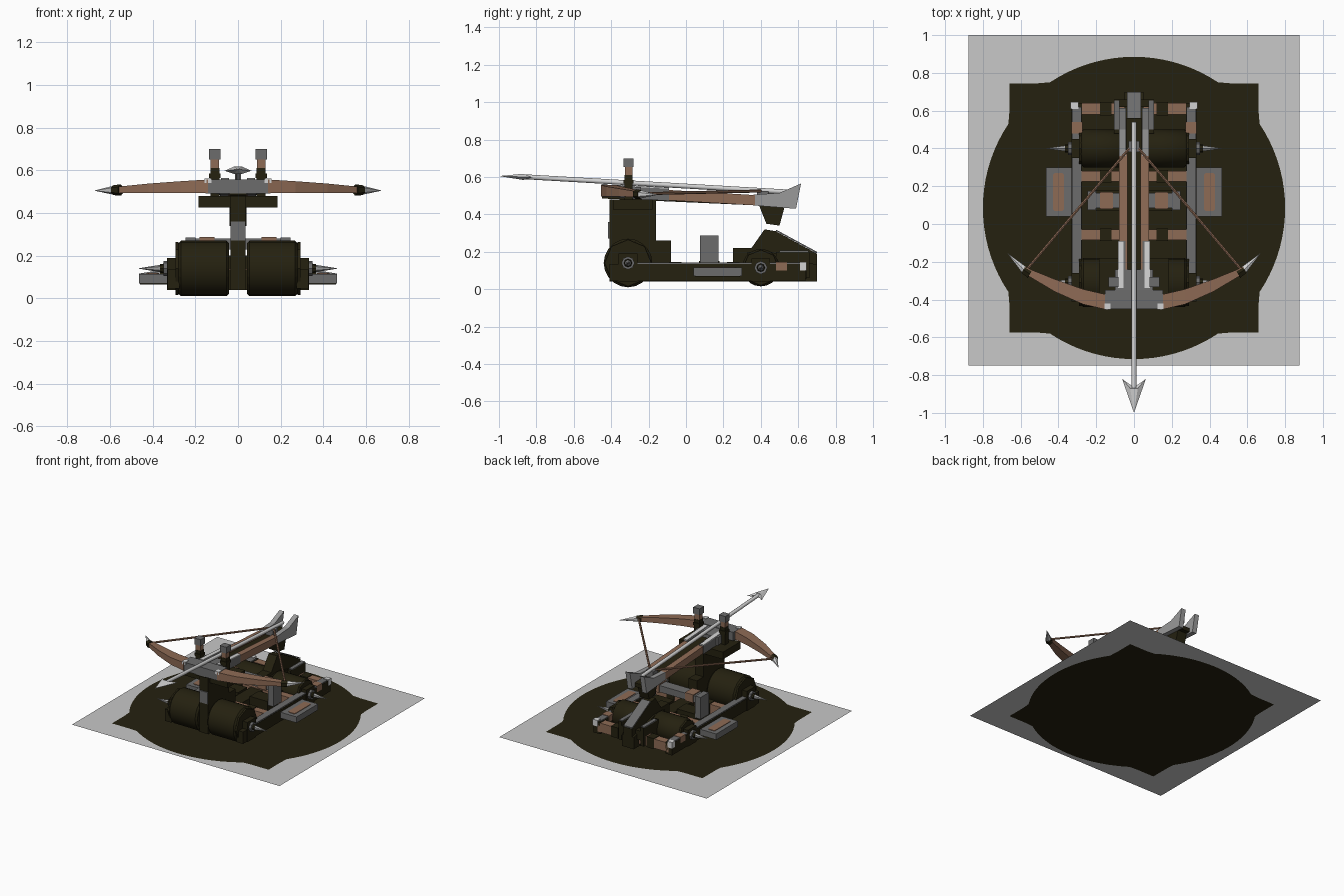
import bpy, bmesh, math
from mathutils import Vector

cube = bpy.data.objects.get("Cube")
if cube:
    bpy.data.objects.remove(cube)


def material(name, r, g, b):
    m = bpy.data.materials.new(name)
    m.diffuse_color = (r, g, b, 1)
    m.use_nodes = True
    m.node_tree.nodes["Principled BSDF"].inputs["Base Color"].default_value = (r, g, b, 1)
    return m


DARK = material("dark_timber", .018, .015, .005)
GREY = material("iron_grey", .15, .15, .15)
BROWN = material("brown_wood", .27, .145, .09)
WHITE = material("pale_steel", .65, .65, .65)
GROUND = material("pale_ground", .58, .58, .58)
STEEL = material("mid_steel", .32, .32, .32)


def finish(name, bm, *mats):
    bmesh.ops.recalc_face_normals(bm, faces=bm.faces)
    me = bpy.data.meshes.new(name)
    bm.to_mesh(me)
    bm.free()
    ob = bpy.data.objects.new(name, me)
    bpy.context.collection.objects.link(ob)
    for m in mats:
        me.materials.append(m)
    return ob


def prism(name, points, x0, x1, mat):
    """Side profile of (y, z) points, extruded along x."""
    bm = bmesh.new()
    f = bm.faces.new([bm.verts.new((x0, y, z)) for y, z in points])
    new = bmesh.ops.extrude_face_region(bm, geom=[f])["geom"]
    bmesh.ops.translate(bm, vec=(x1 - x0, 0, 0),
                        verts=[v for v in new if isinstance(v, bmesh.types.BMVert)])
    return finish(name, bm, mat)


def box(name, x0, x1, y0, y1, z0, z1, mat):
    return prism(name, [(y0, z0), (y1, z0), (y1, z1), (y0, z1)], x0, x1, mat)


def rod(name, a, b, r0, r1, sides, mat, smooth=False, turn=0):
    """Tapered bar from a to b."""
    a, b = Vector(a), Vector(b)
    bm = bmesh.new()
    bmesh.ops.create_cone(bm, cap_ends=True, segments=sides, radius1=r0,
                          radius2=r1, depth=(b - a).length)
    rot = (b - a).to_track_quat("Z", "Y").to_matrix()
    for v in bm.verts:
        c, s = math.cos(turn), math.sin(turn)
        v.co = Vector((v.co.x * c - v.co.y * s, v.co.x * s + v.co.y * c, v.co.z))
        v.co = rot @ v.co + (a + b) / 2
    ob = finish(name, bm, mat)
    if smooth:
        for p in ob.data.polygons:
            p.use_smooth = len(p.vertices) == 4
    return ob


def loft(name, sections, mat):
    """Skin a row of equal-length point rings."""
    bm = bmesh.new()
    rings = [[bm.verts.new(p) for p in s] for s in sections]
    n = len(rings[0])
    for p, q in zip(rings, rings[1:]):
        for i in range(n):
            bm.faces.new((p[i], p[(i + 1) % n], q[(i + 1) % n], q[i]))
    bm.faces.new(rings[0])
    bm.faces.new(rings[-1])
    return finish(name, bm, mat)


# Ground: a disc merged with a square, and the sheet around it
def ground_outline(bm):
    pts = []
    for i in range(96):
        t = i * math.tau / 96
        c, s = math.cos(t), math.sin(t)
        r = max(.8, .66 / max(abs(c), abs(s)))
        pts.append(bm.verts.new((r * c, .085 + r * s, 0)))
    return pts


bm = bmesh.new()
inner = ground_outline(bm)
outer = [bm.verts.new(p) for p in
         ((-.875, -.75, 0), (.875, -.75, 0), (.875, 1, 0), (-.875, 1, 0))]
edges = [bm.edges.new((l[i], l[i - 1])) for l in (inner, outer) for i in range(len(l))]
bmesh.ops.triangle_fill(bm, edges=edges, use_beauty=True)
finish("ground_sheet", bm, GROUND)
bm = bmesh.new()
bm.faces.new(ground_outline(bm))
finish("ground_patch", bm, DARK)

# Central spine: front post, low beam and raised tail
prism("front_post", [(-.41, .04), (-.08, .04), (-.08, .26), (-.16, .26),
                     (-.16, .48), (-.41, .48)], -.036, .036, DARK)
box("post_plate", -.034, .034, -.417, -.41, .27, .36, GREY)
box("spine_beam", -.05, .05, -.1, .3, .04, .135, DARK)
prism("tail_block", [(.25, .04), (.7, .04), (.7, .19), (.48, .31), (.42, .32),
                     (.35, .22), (.25, .22)], -.036, .036, DARK)
prism("tail_cap", [(.48, .312), (.7, .192), (.7, .2), (.48, .319)], -.036, .036, GREY)
prism("stock_foot", [(.39, .45), (.53, .45), (.5, .34), (.43, .35)], -.04, .04, DARK)
box("post_head", -.185, .185, -.39, -.18, .425, .48, DARK)

# Cross members of the chassis
for label, y0, y1, z1 in (("front", -.085, -.03, .14), ("middle", .225, .28, .14),
                          ("rear", .58, .64, .13)):
    box(label + "_crossbar", -.3, .3, y0, y1, .06, z1, BROWN)
    for x in (-.15, .15):
        box(label + "_crossbar_band", x - .03, x + .03, y0 - .005, y1 + .005,
            .055, z1 + .005, DARK)
box("seat_beam", -.24, .24, .085, .165, .23, .28, GREY)
box("tail_bar", -.1, .1, .62, .66, .1, .17, DARK)

for s in (-1, 1):
    # Rollers with octagonal end plates, axles and spikes
    for label, y, z, r in (("front", -.31, .14, .13), ("rear", .4, .115, .1)):
        ob = rod(label + "_roller", (s * .042, y, z), (s * .28, y, z), r, r, 20, DARK, True)
        bev = ob.modifiers.new("rim", "BEVEL")
        bev.width, bev.segments, bev.limit_method = .012, 1, "ANGLE"
        bev.angle_limit = math.radians(50)
        rod(label + "_end_plate", (s * .278, y, z), (s * .292, y, z), r - .005, r - .005,
            8, DARK)
        rod(label + "_axle", (s * .28, y, z), (s * .35, y, z), .035, .035, 8, GREY)
        rod(label + "_hub", (s * .335, y, z), (s * .365, y, z), .025, .02, 8, DARK)
        rod(label + "_spike", (s * .36, y, z), (s * .465, y, z), .018, .001, 6, STEEL)
        box(label + "_axle_box", s * .288, s * .332, y - .05, y + .05, .04, z + .05, DARK)

    # Side rails with iron tops, wood patches and pale corners
    box("side_rail", s * .275, s * .33, -.41, .64, .045, .135, DARK)
    box("rail_strap", s * .277, s * .328, -.36, .62, .135, .143, GREY)
    box("rail_wood_patch", s * .273, s * .332, .48, .54, .1, .146, BROWN)
    box("rail_corner", s * .295, s * .335, .61, .645, .1, .146, WHITE)
    prism("rear_skirt", [(.33, .04), (.7, .04), (.7, .13), (.45, .2), (.33, .2)],
          s * .03, s * .05, DARK)
    box("tail_arch", s * .08, s * .105, .48, .66, .06, .2, DARK)
    box("tail_arch_strap", s * .078, s * .107, .5, .655, .2, .207, GREY)

    # Side steps with an inset board
    box("side_step", s * .32, s * .465, .04, .3, .07, .115, GREY)
    prism("step_underside", [(.05, .065), (.29, .065), (.29, .072), (.05, .072)],
          s * .32, s * .46, DARK)
    bm = bmesh.new()
    verts = [bm.verts.new((s * x, y, z)) for z in (.113, .119) for x, y in
             ((.37, .08), (.38, .07), (.42, .07), (.43, .08), (.43, .26), (.42, .27),
              (.38, .27), (.37, .26))]
    bm.faces.new(verts[8:])
    for i in range(8):
        j = (i + 1) % 8
        bm.faces.new((verts[i], verts[j], verts[8 + j], verts[8 + i]))
    finish("step_board", bm, BROWN)

    # Seat supports
    box("seat_leg", s * .2, s * .245, .075, .175, .12, .286, GREY)
    box("seat_wood", s * .11, s * .18, .08, .17, .225, .287, BROWN)
    box("seat_mount", s * .05, s * .2, .07, .18, .06, .15, DARK)

    # Weapon stock rails and tail prongs
    prism("stock_rail", [(-.34, .49), (.37, .448), (.37, .503), (-.34, .545)],
          s * .035, s * .08, BROWN)
    prism("rail_sleeve", [(-.36, .488), (-.09, .472), (-.09, .538), (-.36, .554)],
          s * .045, s * .085, GREY)
    prism("rail_inlay", [(-.34, .55), (-.09, .537), (-.09, .543), (-.34, .557)],
          s * .055, s * .086, WHITE)
    prism("tail_prong", [(.36, .448), (.36, .505), (.5, .515), (.615, .565), (.588, .43)],
          s * .042, s * .08, STEEL)

    # Sight posts, stacked from three materials
    for label, w, z0, z1, mat in (("base", .022, .48, .61, DARK),
                                  ("shaft", .02, .61, .655, BROWN),
                                  ("cap", .027, .652, .7, GREY)):
        box("sight_post_" + label, s * .108 - w, s * .108 + w, -.307 - w, -.307 + w,
            z0, z1, mat)
    box("sight_post_collar", s * .108 - .027, s * .108 + .027, -.334, -.28, .565, .585, DARK)

    # Bow limb: rectangular section tapering outward and sweeping back
    limb = []
    for x, y, d, z0, z1 in ((.14, -.415, .04, .495, .557), (.27, -.385, .04, .495, .549),
                            (.42, -.325, .033, .495, .538), (.58, -.245, .018, .493, .522)):
        limb.append([(s * x, y - d, z0), (s * x, y + d, z0),
                     (s * x, y + d, z1), (s * x, y - d, z1)])
    loft("bow_limb", limb, BROWN)
    rod("limb_collar", (s * .55, -.265, .508), (s * .585, -.242, .507), .027, .023, 6, DARK)
    rod("limb_tip", (s * .575, -.248, .507), (s * .67, -.155, .505), .023, .001, 6, WHITE)
    box("bow_corner", s * .125, s * .157, -.453, -.42, .54, .562, WHITE)

    # Bowstring
    rod("bowstring", (s * .575, -.25, .51), (s * .025, .4, .525), .008, .008, 6, BROWN)

# Bow grip and stock channel
box("bow_grip", -.153, .153, -.45, -.35, .492, .558, GREY)
prism("grip_neck", [(-.36, .49), (-.24, .485), (-.24, .545), (-.36, .555)], -.1, .1, GREY)
prism("stock_channel", [(-.45, .485), (.56, .44), (.56, .47), (-.45, .53)], -.04, .04, DARK)
box("string_catch", -.03, .03, .38, .44, .46, .525, GREY)

# Bolt with a barbed head
rod("bolt_shaft", (0, -.88, .602), (0, .54, .52), .013, .013, 8, WHITE, True)
bm = bmesh.new()
tip = bm.verts.new((0, -1, .605))
notch = bm.verts.new((0, -.865, .601))
ring = [bm.verts.new(p) for p in ((.063, -.82, .598), (.02, -.87, .617), (-.02, -.87, .617),
                                  (-.063, -.82, .598), (-.02, -.87, .584), (.02, -.87, .584))]
for i in range(6):
    bm.faces.new((ring[i - 1], ring[i], tip))
    bm.faces.new((ring[i], ring[i - 1], notch))
finish("bolt_head", bm, WHITE)
